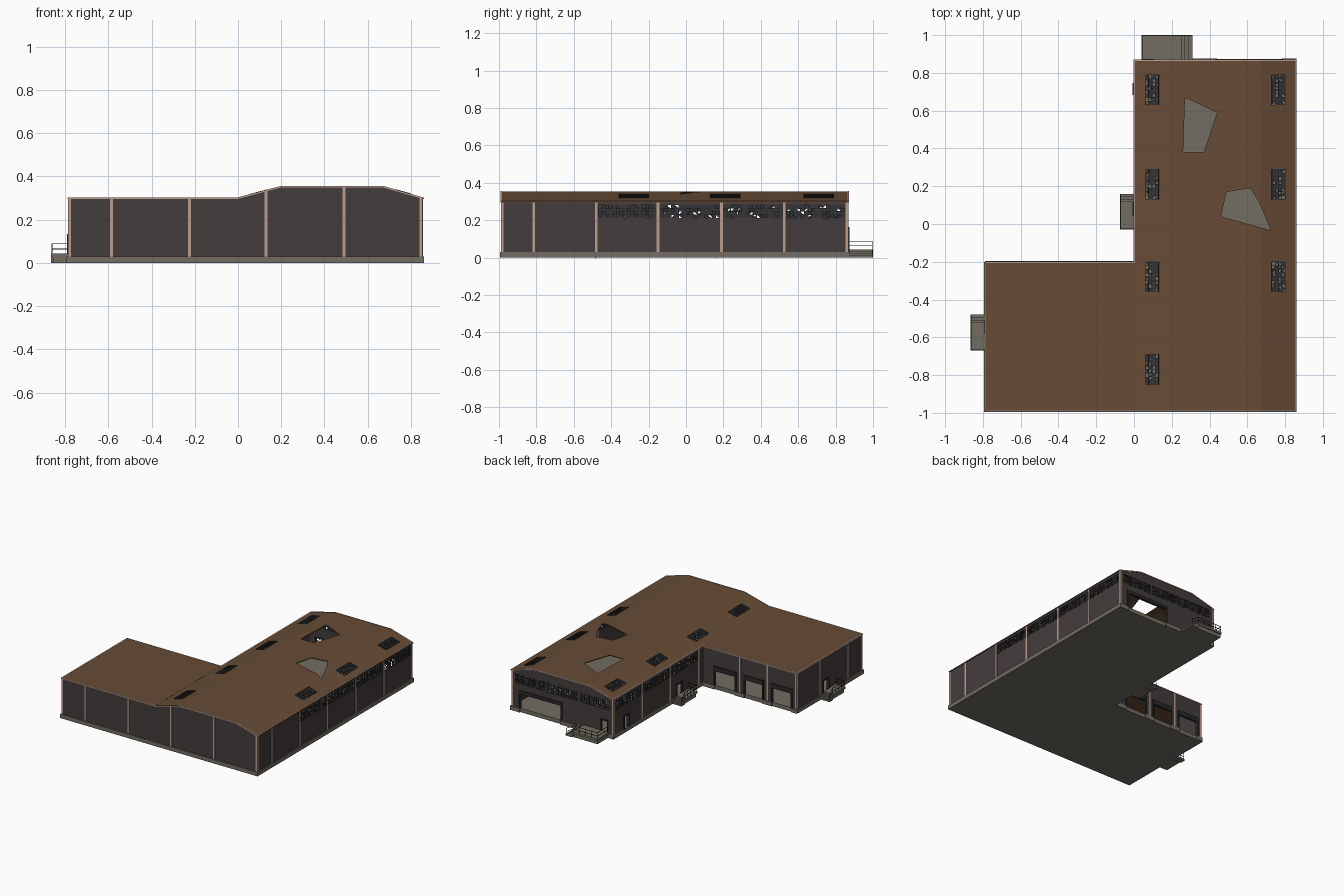
import bpy, bmesh, math, random
from mathutils import Vector, Matrix

if "Cube" in bpy.data.objects:
    bpy.data.objects.remove(bpy.data.objects["Cube"])
random.seed(4)

def mat(name, r, g, b):
    m = bpy.data.materials.new(name)
    m.diffuse_color = (r, g, b, 1)
    m.use_nodes = True
    m.node_tree.nodes["Principled BSDF"].inputs["Base Color"].default_value = m.diffuse_color
    return m

ROOF = mat("rust brown roof", .135, .072, .036)
WALL = mat("dark cladding", .058, .046, .046)
TRIM = mat("pale pink trim", .50, .34, .28)
CONC = mat("grey concrete", .17, .155, .125)
DARK = mat("near black frame", .022, .022, .024)
GLASS = mat("dirty glass", .035, .037, .04)

def finish(name, bm, *mats):
    me = bpy.data.meshes.new(name)
    bmesh.ops.recalc_face_normals(bm, faces=bm.faces)
    bm.to_mesh(me)
    bm.free()
    for m in mats:
        me.materials.append(m)
    ob = bpy.data.objects.new(name, me)
    bpy.context.collection.objects.link(ob)
    return ob

def box(bm, x0, x1, y0, y1, z0, z1, M=Matrix()):
    T = M @ Matrix.Translation(((x0+x1)/2, (y0+y1)/2, (z0+z1)/2)) @ Matrix.Diagonal((x1-x0, y1-y0, z1-z0, 1))
    bmesh.ops.create_cube(bm, size=1, matrix=T)

def beam(bm, p, q, w, M=Matrix()):
    p, q = Vector(p), Vector(q)
    R = (q-p).to_track_quat('Z', 'Y').to_matrix().to_4x4()
    T = M @ Matrix.Translation((p+q)/2) @ R @ Matrix.Diagonal((w, w, (q-p).length + w*.5, 1))
    bmesh.ops.create_cube(bm, size=1, matrix=T)

def prism(bm, pts, vec):
    f = bm.faces.new([bm.verts.new(p) for p in pts])
    r = bmesh.ops.extrude_face_region(bm, geom=[f])
    bmesh.ops.translate(bm, vec=vec, verts=[v for v in r['geom'] if isinstance(v, bmesh.types.BMVert)])
    bm.faces.index_update()

PROFILE = [(-.79, .302), (0, .302), (.2, .355), (.67, .355), (.86, .302)]
def ztop(x):
    for (a, za), (b, zb) in zip(PROFILE, PROFILE[1:]):
        if x <= b:
            return za + (zb-za)*(x-a)/(b-a)
    return .302

# ---- floor slab (L shape) with raised lips between doors
bm = bmesh.new()
prism(bm, [(-.785, -.995, 0), (.86, -.995, 0), (.86, .868, 0), (0, .868, 0), (0, -.203, 0), (-.785, -.203, 0)], (0, 0, .03))
finish("floor_slab", bm, CONC)
bm = bmesh.new()
for a, b in ((-.79, -.74), (-.58, -.5), (-.35, -.27), (-.1, 0)):
    box(bm, a, b, -.204, -.196, 0, .03)
for a, b in ((.31, .44), (.78, .86)):
    box(bm, a, b, .867, .877, 0, .03)
for a, b in ((-.995, -.63), (-.48, -.2)):
    box(bm, -.793, -.784, a, b, 0, .03)
finish("slab_lips", bm, CONC)

# ---- walls: grid of faces with openings left out, then thickened
def wall(name, o, d, length, openings=()):
    us = {0, length} | {u for op in openings for u in op[:2]}
    if d[0]:
        us |= {x-o[0] for x, _ in PROFILE if 0 < x-o[0] < length}
    zs = sorted({.028, .298} | {z for op in openings for z in op[2:]})
    us = sorted(us)
    bm = bmesh.new()
    def vert(u, z):
        x = o[0]+d[0]*u
        return bm.verts.new((x, o[1]+d[1]*u, ztop(x)-.004 if z == .298 and d[0] else z))
    V = [[vert(u, z) for z in zs] for u in us]
    for i in range(len(us)-1):
        for j in range(len(zs)-1):
            u, z = (us[i]+us[i+1])/2, (zs[j]+zs[j+1])/2
            if not any(a < u < b and c < z < e for a, b, c, e in openings):
                bm.faces.new((V[i][j], V[i+1][j], V[i+1][j+1], V[i][j+1]))
    ob = finish(name, bm, WALL)
    s = ob.modifiers.new("thick", 'SOLIDIFY')
    s.thickness, s.offset = .01, 0

WZ0, WZ1 = .212, .282
BAYS = [(-.47, -.16), (-.14, .18), (.2, .515), (.535, .848)]
XB, XBACK = [(-.14, .18), (.2, .515), (.535, .848)], [(.03, .285), (.295, .565), (.575, .825)]
WING_DOORS = [(-.74, -.58), (-.5, -.35), (-.27, -.1)]
shift = lambda rs, s, z0, z1: [(a-s, b-s, z0, z1) for a, b in rs]

wall("front_wall", (-.78, -.982), (1, 0), 1.628)
wall("right_wall", (.848, -.982), (0, 1), 1.844, shift(BAYS, -.982, WZ0, WZ1))
wall("back_wall", (.005, .862), (1, 0), .843,
     shift(XBACK, .005, WZ0, WZ1) + shift([(.44, .78)], .005, .028, .14) + shift([(.05, .1)], .005, .028, .125))
wall("hall_left_wall", (.005, -.207), (0, 1), 1.069,
     shift(XB, -.207, WZ0, WZ1) + shift([(.05, .11), (.69, .74)], -.207, .028, .125))
wall("wing_back_wall", (-.78, -.207), (1, 0), .785, shift(WING_DOORS, -.78, .028, .14))
wall("wing_left_wall", (-.78, -.982), (0, 1), .775, shift([(-.58, -.52)], -.982, .028, .125))

# ---- door surrounds
def surround(bm, M, a, b, top, w, head):
    box(bm, a-w, a, -.008, .012, .03, top+head, M)
    box(bm, b, b+w, -.008, .012, .03, top+head, M)
    box(bm, a, b, -.008, .012, top, top+head, M)
NORTH = Matrix.Translation((0, .862, 0))
WINGN = Matrix.Translation((0, -.207, 0))
WEST = Matrix.Translation((.005, 0, 0)) @ Matrix.Rotation(math.pi/2, 4, 'Z')
WINGW = Matrix.Translation((-.78, 0, 0)) @ Matrix.Rotation(math.pi/2, 4, 'Z')
bm = bmesh.new()
surround(bm, NORTH, .44, .78, .14, .012, .025)
for a, b in WING_DOORS:
    surround(bm, WINGN, a, b, .14, .01, .035)
for M, a, b in ((NORTH, .05, .1), (WEST, .05, .11), (WEST, .69, .74), (WINGW, -.58, -.52)):
    surround(bm, M, a, b, .125, .006, .008)
finish("door_surrounds", bm, DARK)

# ---- roof sheets, with skylight openings and two torn holes cut through
SKY = [(.06, y) for y in (.71, .21, -.28, -.77)] + [(.73, y) for y in (.71, .21, -.28)]
bm = bmesh.new()
for x, y in SKY:
    box(bm, x, x+.07, y-.08, y+.08, .2, .5)
for hole in ([(.27, .67), (.44, .59), (.37, .38), (.26, .38)],
             [(.49, .17), (.615, .19), (.66, .12), (.725, -.035), (.71, -.03), (.46, .04)]):
    prism(bm, [(x, y, .2) for x, y in hole], (0, 0, .3))
cutter = finish("roof_cutter", bm)
cutter.hide_render = True
bm = bmesh.new()
top = PROFILE[1:]
prism(bm, [(x, -.988, z) for x, z in top] + [(x, -.988, z-.006) for x, z in reversed(top)], (0, 1.856, 0))
hall = finish("hall_roof", bm, ROOF)
b = hall.modifiers.new("holes", 'BOOLEAN')
b.operation, b.solver, b.object = 'DIFFERENCE', 'EXACT', cutter
bpy.context.view_layer.objects.active = hall
bpy.ops.object.modifier_apply(modifier="holes")
bpy.data.objects.remove(cutter)
bm = bmesh.new()
box(bm, -.786, 0, -.988, -.202, .297, .303)
finish("wing_roof", bm, ROOF)

# ---- glazing: bars with whole, broken and missing panes
def panel(bm, o, u, v, W, H, nu, nv):
    u, v = Vector(u).normalized(), Vector(v).normalized()
    M = Matrix.Translation(o) @ Matrix((u, v, u.cross(v))).transposed().to_4x4()
    t, du, dv = .0025, W/nu, H/nv
    for i in range(nu+1):
        box(bm, i*du-t/2, i*du+t/2, 0, H, -t, t, M)
    for j in range(nv+1):
        box(bm, 0, W, j*dv-t/2, j*dv+t/2, -t, t, M)
    for i in range(nu):
        for j in range(nv):
            c = [Vector(((i+a)*du, (j+b)*dv, 0)) for a, b in ((0, 0), (1, 0), (1, 1), (0, 1))]
            r = random.random()
            if r < .1:
                continue
            if r < .45:      # jagged leftover
                k = random.randrange(4)
                c = c[k:] + c[:k]
                c[2] = c[0].lerp(c[2], random.uniform(.3, .7))
            f = bm.faces.new([bm.verts.new(M @ p) for p in c])
            f.material_index = 1

Z = WZ1-WZ0
bm = bmesh.new()
for a, b in BAYS:
    panel(bm, (.848, a, WZ0), (0, 1, 0), (0, 0, 1), b-a, Z, 16, 4)
for a, b in XB:
    panel(bm, (.005, a, WZ0), (0, 1, 0), (0, 0, 1), b-a, Z, 16, 4)
for a, b in XBACK:
    panel(bm, (a, .862, WZ0), (1, 0, 0), (0, 0, 1), b-a, Z, 13, 4)
finish("clerestory_windows", bm, DARK, GLASS)
bm = bmesh.new()
for x, y in SKY:
    rise = ztop(x+.07)-ztop(x)
    panel(bm, (x, y-.08, ztop(x)), (.07, 0, rise), (0, 1, 0), math.hypot(.07, rise), .16, 4, 8)
finish("skylights", bm, DARK, GLASS)

# ---- pilasters
bm = bmesh.new()
def post(x, y, w=.014):
    box(bm, x-w/2, x+w/2, y-w/2, y+w/2, .03, ztop(x)-.003)
for x in (-.779, -.585, -.225, .13, .49, .847):
    post(x, -.982)
for y in (-.815, -.48, -.15, .19, .525, .861):
    post(.848, y)
for y in (-.15, .19, .525, .861):
    post(.006, y)
for y in (-.815, -.48, -.208):
    post(-.779, y)
for x in (-.54, -.31):
    post(x, -.207)
finish("pilasters", bm, TRIM)

# ---- eaves trim following the roof edge
bm = bmesh.new()
def edge(pts):
    for p, q in zip(pts, pts[1:]):
        beam(bm, p, q, .007)
line = [(max(-.786, min(x, .855)), z-.002) for x, z in PROFILE]
edge([(x, -.987, z) for x, z in line])
edge([(x, .867, z) for x, z in line[1:]])
edge([(.855, -.987, .3), (.855, .867, .3)])
edge([(.001, .867, .3), (.001, -.203, .3), (-.786, -.203, .3), (-.786, -.987, .3)])
finish("eaves_trim", bm, TRIM)

# ---- loading platforms with steps and railings
def dock(name, x, y, rot, L, D):
    M = Matrix.Translation((x, y, 0)) @ Matrix.Rotation(rot, 4, 'Z')
    bm, P = bmesh.new(), L*.78
    box(bm, 0, P, 0, D, .028, .044, M)
    box(bm, .006, P-.006, 0, D-.008, 0, .028, M)
    for i in range(3):
        s = (L-P)/3
        box(bm, P+i*s, P+(i+1)*s, 0, D, 0, .034-.011*i, M)
    finish(name, bm, CONC)
    bm = bmesh.new()
    n, e = 5, D-.004
    for i in range(n):
        u = .004 + (P-.008)*i/(n-1)
        beam(bm, (u, e, .04), (u, e, .088), .003, M)
    for z in (.064, .088):
        beam(bm, (.004, e, z), (P-.004, e, z), .003, M)
        beam(bm, (.004, 0, z), (.004, e, z), .003, M)
        beam(bm, (P-.004, e, z), (L-.004, e, z-.035), .003, M)
    beam(bm, (L-.004, e, 0), (L-.004, e, .053), .003, M)
    finish(name + "_railing", bm, DARK)

dock("back_dock", .04, .867, 0, .27, .133)
dock("hall_side_dock", 0, -.03, math.pi/2, .19, .075)
dock("wing_side_dock", -.785, -.67, math.pi/2, .19, .08)
